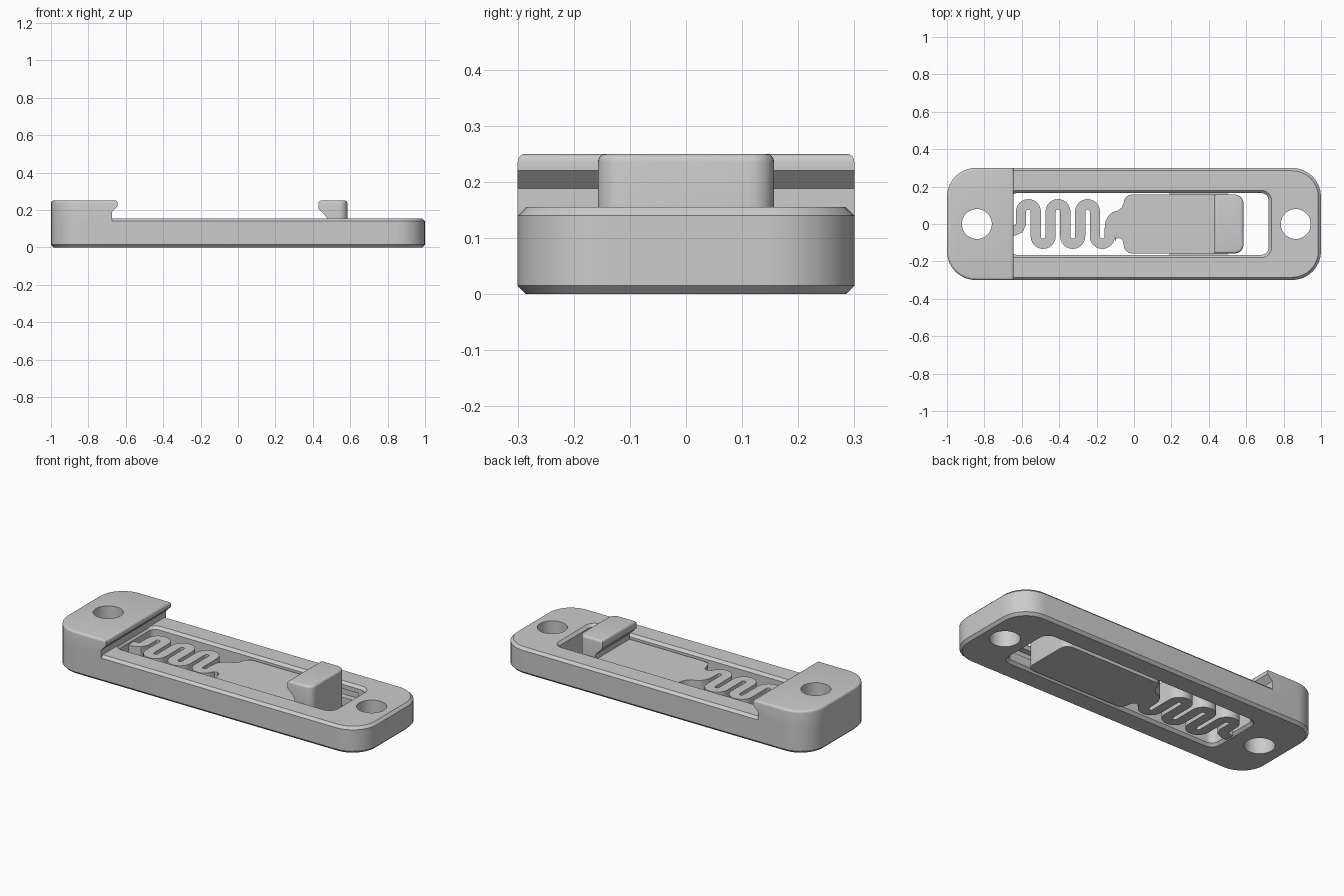
import bpy, bmesh, math
from mathutils import Vector

cube = bpy.data.objects.get("Cube")
if cube:
    bpy.data.objects.remove(cube, do_unlink=True)

grey = bpy.data.materials.new("plain_grey")
grey.use_nodes = True
colour = (0.6, 0.6, 0.6, 1)
grey.diffuse_color = colour
grey.node_tree.nodes["Principled BSDF"].inputs["Base Color"].default_value = colour

RAIL_TOP, SLIDER_TOP, TOP, CHAMFER = 0.155, 0.13, 0.25, 0.015


def finish(name, bm):
    bmesh.ops.recalc_face_normals(bm, faces=bm.faces[:])
    mesh = bpy.data.meshes.new(name)
    bm.to_mesh(mesh)
    bm.free()
    obj = bpy.data.objects.new(name, mesh)
    bpy.context.collection.objects.link(obj)
    mesh.materials.append(grey)
    return obj


def smooth(obj):
    bpy.ops.object.select_all(action='DESELECT')
    obj.select_set(True)
    bpy.context.view_layer.objects.active = obj
    bpy.ops.object.shade_smooth_by_angle(angle=math.radians(28))


def rounded_rect(x0, x1, y0, y1, r, n=8):
    pts = []
    corners = ((x1 - r, y1 - r), (x0 + r, y1 - r), (x0 + r, y0 + r), (x1 - r, y0 + r))
    for k, (cx, cy) in enumerate(corners):
        for i in range(n + 1):
            a = math.pi / 2 * (k + i / n)
            pts.append((cx + r * math.cos(a), cy + r * math.sin(a)))
    return pts


def prism(name, outline, z0, z1):
    bm = bmesh.new()
    low = [bm.verts.new((x, y, z0)) for x, y in outline]
    high = [bm.verts.new((x, y, z1)) for x, y in outline]
    bm.faces.new(low)
    bm.faces.new(high)
    for i in range(len(low)):
        j = (i + 1) % len(low)
        bm.faces.new((low[i], low[j], high[j], high[i]))
    return finish(name, bm)


def cut(obj, cutter):
    cutter.hide_render = True
    mod = obj.modifiers.new(cutter.name, 'BOOLEAN')
    mod.operation, mod.solver, mod.object = 'DIFFERENCE', 'EXACT', cutter
    bpy.context.view_layer.objects.active = obj
    bpy.ops.object.modifier_apply(modifier=mod.name)
    bpy.data.objects.remove(cutter, do_unlink=True)


def screw_hole(obj, x):
    circle = rounded_rect(x - 0.08, x + 0.08, -0.08, 0.08, 0.0799, 10)
    cut(obj, prism("hole_cutter", circle, -0.1, 0.4))


def lipped_block(name, profile, half_width, end_x, radius):
    """Side profile drawn across y, with rounded end corners and softened top."""
    bm = bmesh.new()
    sides = [[bm.verts.new((x, y, z)) for x, z in profile] for y in (-half_width, half_width)]
    for s in sides:
        bm.faces.new(s)
    for i in range(len(profile)):
        j = (i + 1) % len(profile)
        bm.faces.new((sides[0][i], sides[0][j], sides[1][j], sides[1][i]))
    bmesh.ops.recalc_face_normals(bm, faces=bm.faces[:])
    ends = [e for e in bm.edges if all(abs(v.co.x - end_x) < 1e-4 for v in e.verts)
            and abs(e.verts[0].co.z - e.verts[1].co.z) > 0.01]
    bmesh.ops.bevel(bm, geom=ends, offset=radius, segments=8, profile=0.5, affect='EDGES')
    rim = [e for e in bm.edges if all(abs(v.co.z - TOP) < 1e-4 for v in e.verts)]
    bmesh.ops.bevel(bm, geom=rim, offset=0.014, segments=4, profile=0.5, affect='EDGES')
    return finish(name, bm)


# Frame: chamfered ring between the outer outline and the window
def ring(bm, bounds, r, grow, z):
    x0, x1, y = bounds
    pts = rounded_rect(x0 - grow, x1 + grow, -y - grow, y + grow, r + grow)
    return [bm.verts.new((px, py, z)) for px, py in pts]


outer, window = (-1, 1, 0.3), (-0.665, 0.72, 0.165)
bm = bmesh.new()
rings = [ring(bm, outer, 0.155, g, z) for g, z in
         ((-CHAMFER, 0), (0, CHAMFER), (0, RAIL_TOP - CHAMFER), (-CHAMFER, RAIL_TOP))]
rings += [ring(bm, window, 0.04, g, z) for g, z in
          ((CHAMFER, RAIL_TOP), (0, RAIL_TOP - CHAMFER), (0, CHAMFER), (CHAMFER, 0))]
for k, a in enumerate(rings):
    b = rings[(k + 1) % len(rings)]
    for i in range(len(a)):
        j = (i + 1) % len(a)
        bm.faces.new((a[i], a[j], b[j], b[i]))
frame = finish("frame", bm)
for x in (-0.84, 0.865):
    screw_hole(frame, x)
for s in (-1, 1):
    groove = rounded_rect(0.17, 0.66, s * 0.17 - 0.03, s * 0.17 + 0.03, 0.002, 1)
    cut(frame, prism("groove_cutter", groove, 0.065, 0.115))
smooth(frame)

# Raised end block with its undercut lip
low = RAIL_TOP - CHAMFER
end_block = lipped_block("end_block", [(-1, low), (-0.675, low), (-0.675, 0.188),
                                       (-0.643, 0.22), (-0.643, TOP), (-1, TOP)], 0.3, -1, 0.155)
screw_hole(end_block, -0.84)
smooth(end_block)

# Sliding plate, its hook and its side guides
smooth(prism("slider", rounded_rect(-0.055, 0.585, -0.157, 0.157, 0.045), 0, SLIDER_TOP))
smooth(lipped_block("hook", [(0.475, SLIDER_TOP), (0.475, 0.16), (0.43, 0.207), (0.43, TOP),
                             (0.585, TOP), (0.585, SLIDER_TOP)], 0.157, 0.585, 0.045))
for side, s in (("left", 1), ("right", -1)):
    guide = rounded_rect(0.19, 0.5, s * 0.167 - 0.015, s * 0.167 + 0.015, 0.002, 1)
    prism(side + "_guide", guide, 0.072, 0.108)

# Spring: winding strip from the frame to the neck
PITCH, FIRST, REACH, HALF = 0.079, -0.604, 0.066, 0.0275
path = [(-0.67, -0.035), (-0.64, -0.035), (-0.615, -0.025), (FIRST, 0)]
for i in range(6):
    s = 1 if i % 2 == 0 else -1
    centre = FIRST + PITCH * (i + 0.5)
    for k in range(13):
        a = math.pi * (1 - k / 12)
        path.append((centre + PITCH / 2 * math.cos(a), s * (REACH + PITCH / 2 * math.sin(a))))
path.append((FIRST + 6 * PITCH, -0.03))
path = [Vector(p) for p in path]
edge_a, edge_b = [], []
for i, p in enumerate(path):
    d = (path[min(i + 1, len(path) - 1)] - path[max(i - 1, 0)]).normalized()
    side = Vector((-d.y, d.x)) * HALF
    edge_a.append(p + side)
    edge_b.append(p - side)
smooth(prism("spring", edge_a + edge_b[::-1], 0, SLIDER_TOP))

# Flared neck joining the spring to the slider
neck = [(-0.1575, -0.03), (-0.153, 0.012), (-0.138, 0.043), (-0.115, 0.063), (-0.085, 0.072),
        (-0.066, 0.088), (-0.055, 0.112), (-0.055, -0.112), (-0.062, -0.085), (-0.08, -0.074),
        (-0.096, -0.08), (-0.1025, -0.095), (-0.1025, -0.03)]
smooth(prism("neck", neck, 0, SLIDER_TOP))
